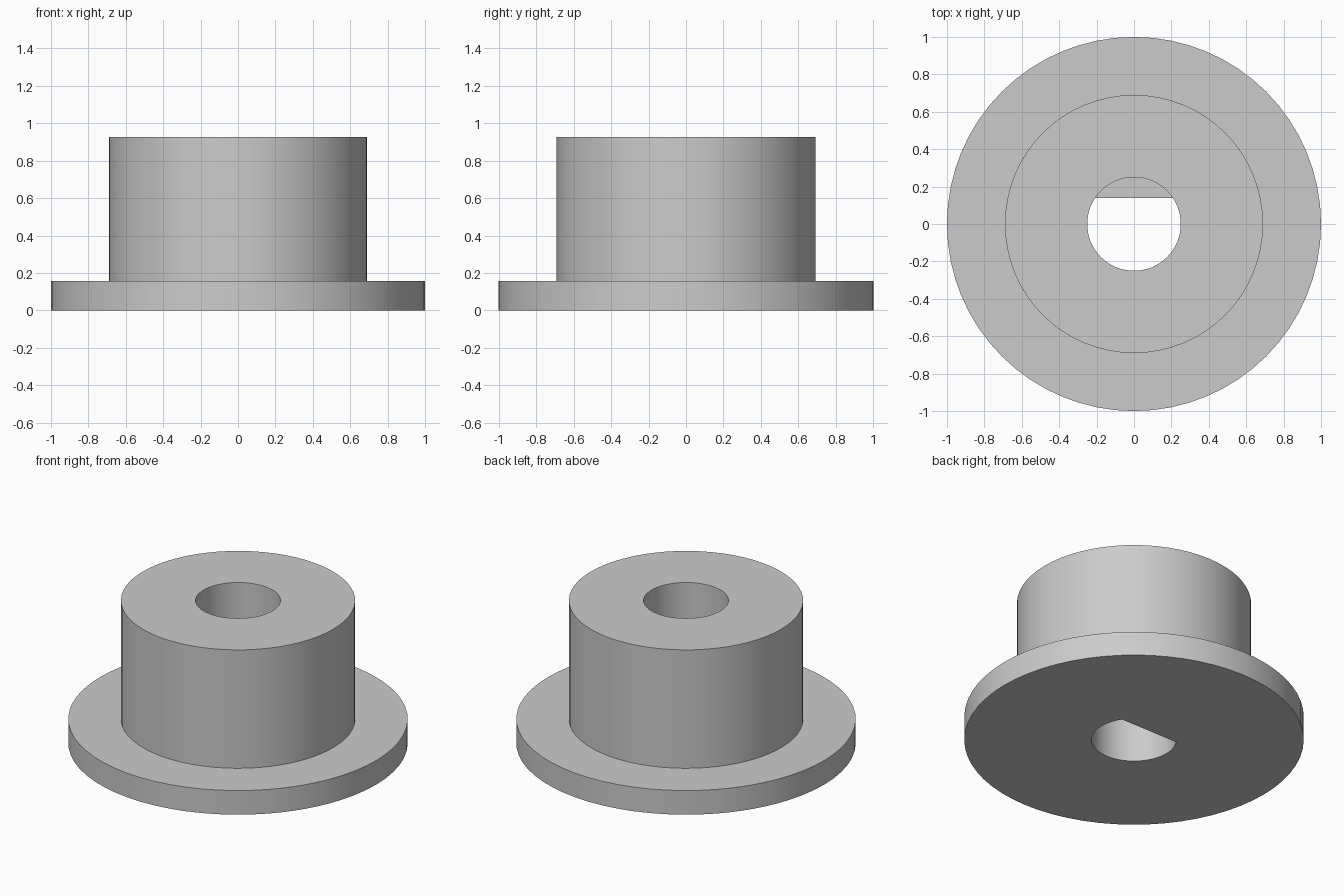
import bpy, bmesh, math

cube = bpy.data.objects.get("Cube")
if cube:
    bpy.data.objects.remove(cube, do_unlink=True)

SEGMENTS = 64
FLANGE_R, HUB_R, BORE_R = 1.0, 0.69, 0.25
FLANGE_H, TOP_H = 0.157, 0.927
# The flat starts exactly on a bore vertex
FLAT_Y = BORE_R * math.sin(math.tau * 6 / SEGMENTS)

grey = bpy.data.materials.new("plain grey")
grey.use_nodes = True
grey.diffuse_color = (0.6, 0.6, 0.6, 1)
grey.node_tree.nodes["Principled BSDF"].inputs["Base Color"].default_value = (0.6, 0.6, 0.6, 1)


def ring(bm, radius, z, max_y=2.0):
    """Circle of vertices, cut straight at max_y."""
    verts = []
    for i in range(SEGMENTS):
        a = math.tau * i / SEGMENTS
        y = min(radius * math.sin(a), max_y)
        verts.append(bm.verts.new((radius * math.cos(a), y, z)))
    return verts


# Flanged bushing: closed loft up the outside and down the stepped bore
bm = bmesh.new()
rings = [
    ring(bm, FLANGE_R, 0),
    ring(bm, FLANGE_R, FLANGE_H),
    ring(bm, HUB_R, FLANGE_H),
    ring(bm, HUB_R, TOP_H),
    ring(bm, BORE_R, TOP_H),
    ring(bm, BORE_R, FLANGE_H),
    ring(bm, BORE_R, FLANGE_H, FLAT_Y),   # D-shaped lower bore
    ring(bm, BORE_R, 0, FLAT_Y),
]
for k, low in enumerate(rings):
    high = rings[(k + 1) % len(rings)]
    for i in range(SEGMENTS):
        j = (i + 1) % SEGMENTS
        bm.faces.new((low[i], low[j], high[j], high[i]))
# Weld where the round and D-shaped bores coincide
bmesh.ops.remove_doubles(bm, verts=bm.verts[:], dist=1e-5)
bmesh.ops.recalc_face_normals(bm, faces=bm.faces[:])

mesh = bpy.data.meshes.new("flanged_bushing")
bm.to_mesh(mesh)
bm.free()
mesh.materials.append(grey)
bushing = bpy.data.objects.new("flanged_bushing", mesh)
bpy.context.collection.objects.link(bushing)

# Smooth round walls, crisp rims
bpy.ops.object.select_all(action='DESELECT')
bushing.select_set(True)
bpy.context.view_layer.objects.active = bushing
bpy.ops.object.shade_smooth_by_angle(angle=math.radians(25))
